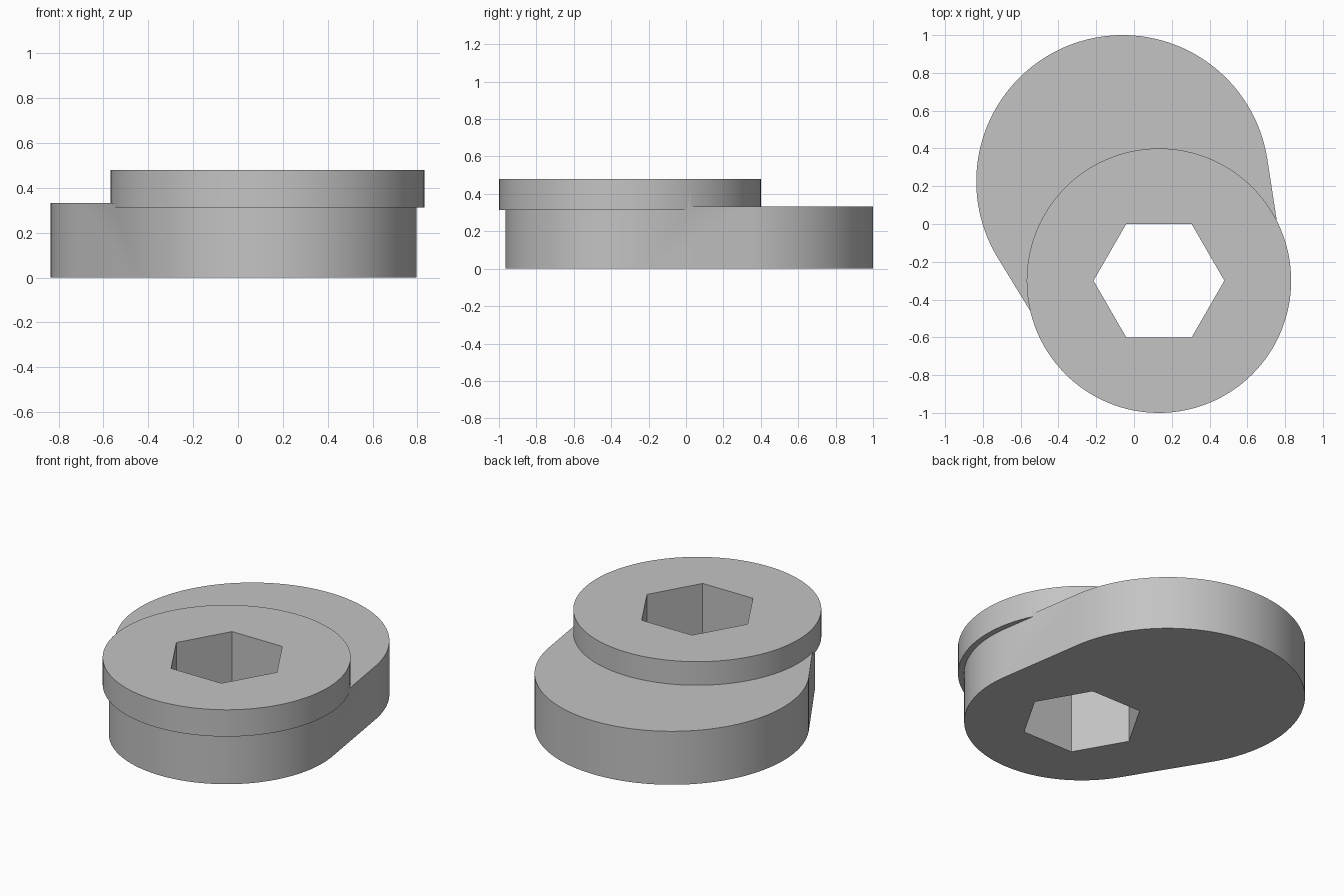
import bpy
import math
from mathutils import Vector

cube = bpy.data.objects.get("Cube")
if cube:
    bpy.data.objects.remove(cube, do_unlink=True)

BIG, BIG_R = Vector((-0.06, 0.225)), 0.775
PIVOT, PIVOT_R = Vector((0.132, -0.30)), 0.665
FLANGE_R = 0.70
HEX_R = 0.6 / math.sqrt(3)

grey = bpy.data.materials.new("plain grey")
grey.use_nodes = True
colour = (0.55, 0.55, 0.55, 1)
grey.diffuse_color = colour
grey.node_tree.nodes["Principled BSDF"].inputs["Base Color"].default_value = colour


def arc(centre, radius, start, end, steps):
    angles = [start + (end - start) * i / steps for i in range(steps + 1)]
    return [centre + radius * Vector((math.cos(a), math.sin(a))) for a in angles]


def prism(name, outline, bottom, top):
    n = len(outline)
    verts = [(p.x, p.y, z) for z in (bottom, top) for p in outline]
    faces = [tuple(reversed(range(n))), tuple(range(n, 2 * n))]
    faces += [(i, (i + 1) % n, n + (i + 1) % n, n + i) for i in range(n)]
    mesh = bpy.data.meshes.new(name)
    mesh.from_pydata(verts, [], faces)
    mesh.materials.append(grey)
    obj = bpy.data.objects.new(name, mesh)
    bpy.context.collection.objects.link(obj)
    return obj


# Cam body: two circles joined by their outer tangents
d = PIVOT - BIG
heading = math.atan2(d.y, d.x)
spread = math.acos((BIG_R - PIVOT_R) / d.length)
right, left = heading + spread, heading - spread
outline = arc(BIG, BIG_R, right, left + math.tau, 90)
outline += arc(PIVOT, PIVOT_R, left, right, 70)
body = prism("cam_body", outline, 0, 0.333)

# Round flange over the pivot, and the hexagonal through hole
flange = prism("flange", arc(PIVOT, FLANGE_R, 0, math.tau, 128)[:-1], 0.313, 0.48)
socket = prism("hex_socket", arc(PIVOT, HEX_R, 0, math.tau, 6)[:-1], -0.2, 0.7)

bpy.ops.object.select_all(action="DESELECT")
body.select_set(True)
bpy.context.view_layer.objects.active = body
for helper, operation in ((flange, "UNION"), (socket, "DIFFERENCE")):
    helper.hide_render = True
    mod = body.modifiers.new(helper.name, "BOOLEAN")
    mod.operation = operation
    mod.solver = "EXACT"
    mod.object = helper
    bpy.ops.object.modifier_apply(modifier=mod.name)
    bpy.data.objects.remove(helper, do_unlink=True)

bpy.ops.object.shade_smooth_by_angle(angle=math.radians(30))
